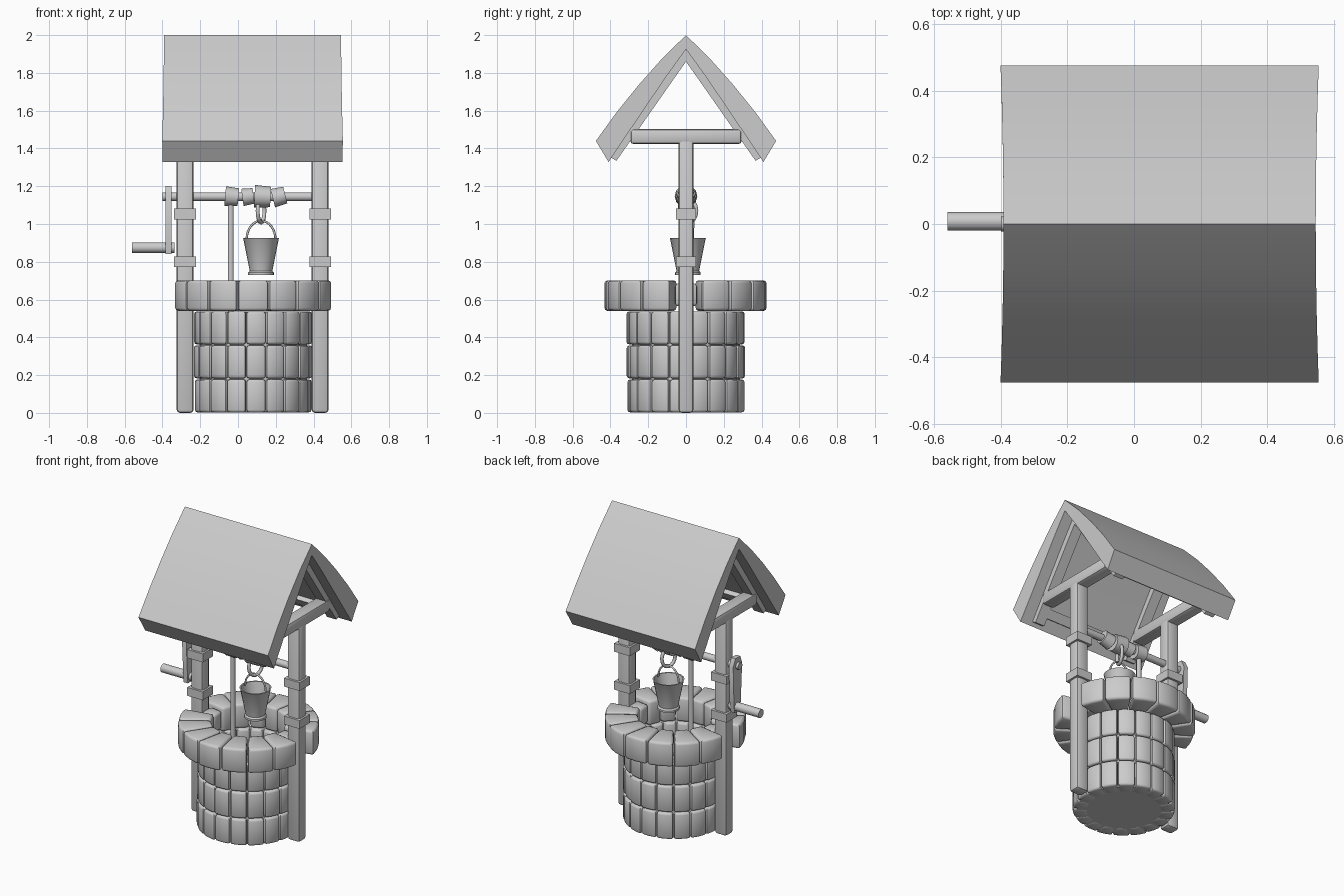
import bpy, bmesh, math, random
from mathutils import Matrix, Vector

if "Cube" in bpy.data.objects:
    bpy.data.objects.remove(bpy.data.objects["Cube"])

random.seed(4)
CX = 0.08            # axis of the well shaft
POSTS = (-0.28, 0.435)


def finish(bm, name, angle=35):
    bmesh.ops.recalc_face_normals(bm, faces=bm.faces)
    me = bpy.data.meshes.new(name)
    bm.to_mesh(me)
    bm.free()
    me.shade_smooth()
    me.set_sharp_from_angle(angle=math.radians(angle))
    ob = bpy.data.objects.new(name, me)
    bpy.context.collection.objects.link(ob)
    return ob


def box(name, loc, size, rot=None, bevel=0.0, segs=2):
    bm = bmesh.new()
    bmesh.ops.create_cube(bm, size=1, matrix=Matrix.Diagonal((*size, 1)))
    if bevel:
        bmesh.ops.bevel(bm, geom=bm.edges[:], offset=bevel, segments=segs,
                        profile=0.5, affect='EDGES')
    bm.transform(Matrix.Translation(loc) @ (rot or Matrix.Identity(4)))
    return finish(bm, name, 40)


def rod(name, a, b, r, sides=12, r2=None):
    a, b = Vector(a), Vector(b)
    d = b - a
    bm = bmesh.new()
    bmesh.ops.create_cone(bm, cap_ends=True, segments=sides, radius1=r,
                          radius2=r if r2 is None else r2, depth=d.length)
    bm.transform(Matrix.Translation((a + b) / 2) @ d.to_track_quat('Z', 'Y').to_matrix().to_4x4())
    return finish(bm, name, 50)


def extrude_profile(name, pts, to3d, lo, hi):
    bm = bmesh.new()
    A = [bm.verts.new(to3d(p, lo)) for p in pts]
    B = [bm.verts.new(to3d(p, hi)) for p in pts]
    bm.faces.new(A)
    bm.faces.new(B)
    for i in range(len(pts)):
        j = (i + 1) % len(pts)
        bm.faces.new((A[i], A[j], B[j], B[i]))
    return finish(bm, name)


def lathe(name, prof, loc, sides=20):
    bm = bmesh.new()
    rings = [[bm.verts.new((loc[0] + r * math.cos(math.tau * i / sides),
                            loc[1] + r * math.sin(math.tau * i / sides), loc[2] + z))
              for i in range(sides)] for r, z in prof]
    for p, q in zip(rings, rings[1:]):
        for i in range(sides):
            j = (i + 1) % sides
            bm.faces.new((p[i], p[j], q[j], q[i]))
    bm.faces.new(rings[0])
    bm.faces.new(rings[-1])
    return finish(bm, name)


def tube(name, pts, r, cyclic=False):
    cu = bpy.data.curves.new(name, 'CURVE')
    cu.dimensions = '3D'
    cu.bevel_depth = r
    cu.bevel_resolution = 2
    cu.use_fill_caps = True
    sp = cu.splines.new('POLY')
    sp.points.add(len(pts) - 1)
    for p, c in zip(sp.points, pts):
        p.co = (*c, 1)
        p.radius = 1
    sp.use_cyclic_u = cyclic
    sp.use_smooth = True
    ob = bpy.data.objects.new(name, cu)
    bpy.context.collection.objects.link(ob)


def stone_ring(name, count, offset, z0, z1, r_in, r_out, gap, bevel, special=None, jitter=0.0):
    bm = bmesh.new()
    for k in range(count):
        mid = offset + math.tau * k / count
        ri, ro, za, zb = r_in, r_out + random.uniform(-jitter, jitter), z0, z1
        if special:
            s = special(mid)
            if s:
                ro, za, zb = s
        half = math.pi / count
        tmp = bmesh.new()
        layers = []
        for z in (za, zb):
            ring = []
            for r, ts in ((ri, (-1, 1)), (ro, (1, 0, -1))):
                for t in ts:
                    a = mid + t * (half - gap / r)
                    ring.append(tmp.verts.new((CX + r * math.cos(a), r * math.sin(a), z)))
            layers.append(ring)
        A, B = layers
        tmp.faces.new(A)
        tmp.faces.new(B)
        n = len(A)
        for i in range(n):
            j = (i + 1) % n
            tmp.faces.new((A[i], A[j], B[j], B[i]))
        bmesh.ops.recalc_face_normals(tmp, faces=tmp.faces)
        tmp.normal_update()
        sharp = [e for e in tmp.edges if e.calc_face_angle(0) > 0.6]
        bmesh.ops.bevel(tmp, geom=sharp, offset=bevel, segments=2, profile=0.5, affect='EDGES')
        me = bpy.data.meshes.new("tmp")
        tmp.to_mesh(me)
        tmp.free()
        bm.from_mesh(me)
        bpy.data.meshes.remove(me)
    return finish(bm, name, 45)


# Well wall: three courses of stones, with a lining and floor behind them
for row in range(3):
    stone_ring(f"wall_course_{row + 1}", 18, math.radians(-87), 0.18 * row + 0.003,
               0.18 * row + 0.177, 0.22, 0.312, 0.002, 0.013, jitter=0.004)
lathe("well_lining", [(0.285, 0.005), (0.285, 0.53), (0.235, 0.53), (0.235, 0.03)], (CX, 0, 0), 36)


# Rim stones, with shorter ones tucked behind the posts
def behind_post(a):
    return (0.325, 0.565, 0.685) if abs(math.sin(a)) < 0.1 else None


stone_ring("rim_stones", 16, math.radians(-90), 0.54, 0.702, 0.23, 0.428, 0.003, 0.016,
           behind_post, 0.004)

# Posts, iron straps, tie beams and rafters
for i, x in enumerate(POSTS):
    side = ("left", "right")[i]
    box(f"{side}_post", (x, 0, 0.725), (0.09, 0.08, 1.45), bevel=0.018)
    for z in (0.8, 1.053):
        box(f"{side}_strap", (x, 0, z), (0.115, 0.108, 0.056))
    box(f"{side}_tie_beam", (x, 0, 1.463), (0.09, 0.59, 0.08), bevel=0.018)
    for s in (-1, 1):
        extrude_profile(f"{side}_rafter", [(0, 1.93), (0.405, 1.355), (0.368, 1.335), (0, 1.86)],
                        lambda p, t, s=s: (t, s * p[0], p[1]), x - 0.035, x + 0.035)

# Roof: bowed slabs tapering to the ridge, slightly wider at the eaves
bm = bmesh.new()
half = [(0.0, 2.0), (0.13, 1.872), (0.25, 1.737), (0.37, 1.588), (0.477, 1.44),
        (0.41, 1.328), (0.3, 1.492), (0.2, 1.64), (0.1, 1.787), (0.0, 1.925)]
for s in (-1, 1):
    cols = []
    for k in range(7):
        t = k / 6 * 2 - 1
        cols.append([bm.verts.new((CX - 0.003 + t * (0.469 + 0.04 * y * y), s * y, z))
                     for y, z in half])
    for p, q in zip(cols, cols[1:]):
        for i in range(9):
            bm.faces.new((p[i], p[i + 1], q[i + 1], q[i]))
    for c in (cols[0], cols[-1]):
        for i in range(4):
            f = [c[i], c[i + 1], c[8 - i], c[9 - i]]
            bm.faces.new(f)
bmesh.ops.remove_doubles(bm, verts=bm.verts, dist=0.0005)
finish(bm, "roof")

# Purlins tying the rafters together near the eaves
for s in (-1, 1):
    box("purlin", (CX, s * 0.34, 1.41), (0.70, 0.035, 0.06),
        Matrix.Rotation(s * math.radians(34), 4, 'X'))

# Axle with irregular turns of rope
rod("axle", (-0.40, 0, 1.145), (0.42, 0, 1.145), 0.023, 14)
for x, r, w, tilt in ((-0.033, 0.052, 0.07, 5), (0.053, 0.046, 0.06, -8),
                      (0.13, 0.06, 0.085, 3), (0.217, 0.05, 0.068, -14)):
    bm = bmesh.new()
    bmesh.ops.create_cone(bm, cap_ends=True, segments=12, radius1=r, radius2=r * 0.9, depth=w)
    bm.transform(Matrix.Translation((x, 0, 1.145)) @ Matrix.Rotation(math.radians(tilt), 4, 'Y')
                 @ Matrix.Rotation(math.pi / 2, 4, 'Y'))
    finish(bm, "rope_turn")
rod("hanging_rope", (-0.038, 0, 0.3), (-0.038, 0, 1.14), 0.016, 10)

# Crank arm and handle
extrude_profile("crank_arm", [(-0.026, 0.84), (0.032, 0.84), (0.04, 0.88), (0.05, 1.15), (0.025, 1.2),
                              (-0.025, 1.2), (-0.045, 1.15), (-0.03, 0.88)],
                lambda p, t: (t, p[0], p[1]), -0.383, -0.352)
rod("crank_handle", (-0.56, 0.008, 0.875), (-0.335, 0.008, 0.875), 0.028, 12)

# Bucket with bail, hung from a rope loop
BX, BY = 0.122, 0.01
lathe("bucket", [(0.068, 0.73), (0.068, 0.742), (0.06, 0.752), (0.094, 0.922), (0.097, 0.926),
                 (0.088, 0.926), (0.055, 0.76)], (BX, BY, 0))
tube("bucket_bail", [(BX + 0.076 * math.cos(a), BY, 0.92 + 0.097 * math.sin(a))
                     for a in [math.pi * i / 16 for i in range(17)]], 0.006)
tube("rope_loop", [(BX + 0.018 * math.cos(a), BY + 0.045 * math.cos(a), 1.07 + 0.062 * math.sin(a))
                   for a in [math.tau * i / 16 for i in range(16)]], 0.011, True)
